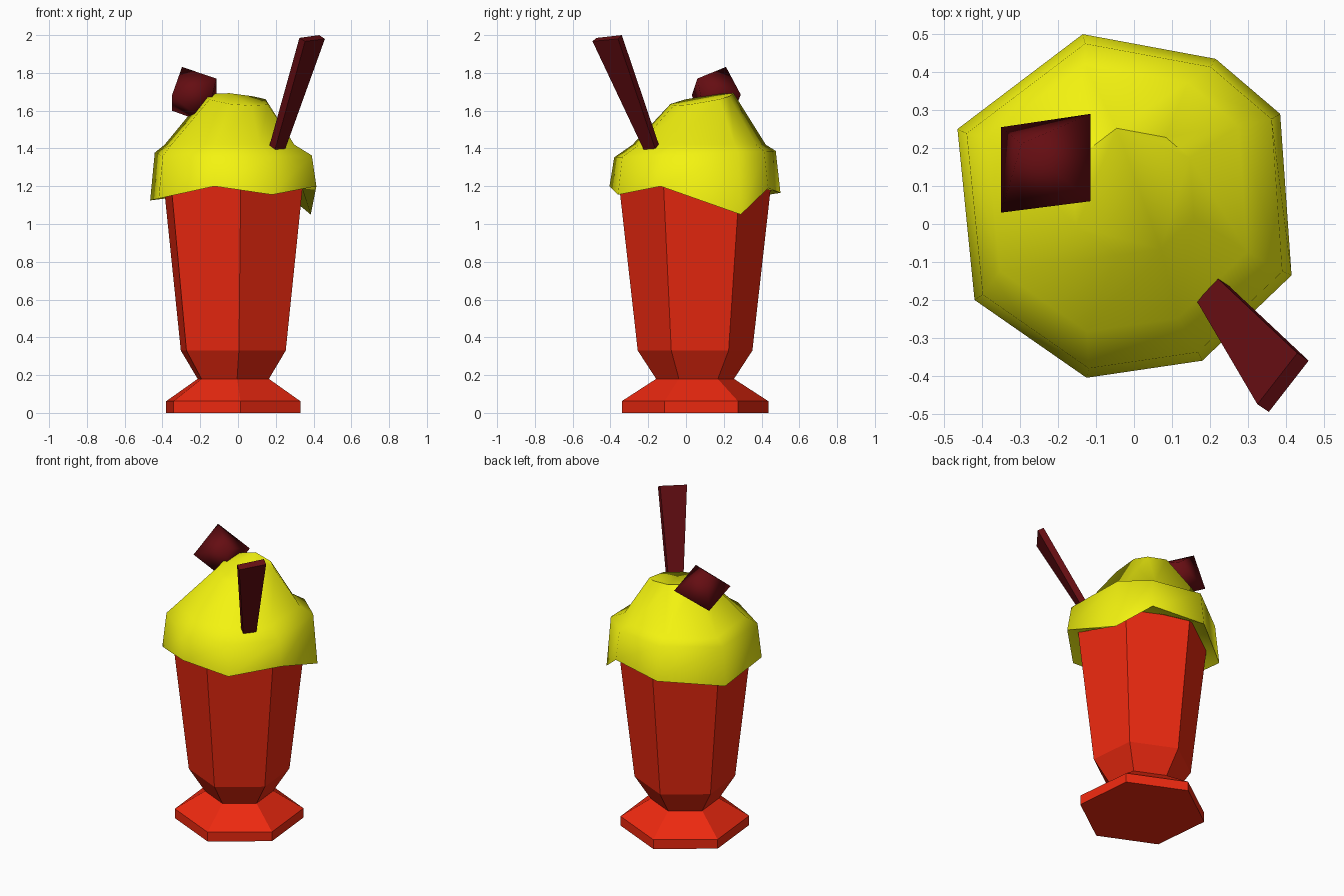
import bpy, bmesh
from math import radians, sin, cos
from mathutils import Vector

if "Cube" in bpy.data.objects:
    bpy.data.objects.remove(bpy.data.objects["Cube"])


def material(name, rgb):
    m = bpy.data.materials.new(name)
    m.diffuse_color = (*rgb, 1)
    m.use_nodes = True
    m.node_tree.nodes["Principled BSDF"].inputs["Base Color"].default_value = m.diffuse_color
    return m


RED = material("red_glass", (0.85, 0.022, 0.005))
YELLOW = material("yellow_cream", (0.9, 0.9, 0.005))
DARK = material("dark_red", (0.13, 0.004, 0.006))


def loft(name, rings, mat, smooth=None):
    """Skin a stack of equal-length point rings and cap both ends."""
    bm = bmesh.new()
    rows = [[bm.verts.new(p) for p in ring] for ring in rings]
    n = len(rows[0])
    for a, b in zip(rows, rows[1:]):
        for i in range(n):
            j = (i + 1) % n
            bm.faces.new((a[i], a[j], b[j], b[i]))
    bm.faces.new(rows[0][::-1])
    bm.faces.new(rows[-1])
    bmesh.ops.recalc_face_normals(bm, faces=bm.faces)
    return finish(name, bm, mat, smooth)


def finish(name, bm, mat, smooth=None):
    me = bpy.data.meshes.new(name)
    bm.to_mesh(me)
    bm.free()
    me.materials.append(mat)
    ob = bpy.data.objects.new(name, me)
    bpy.context.collection.objects.link(ob)
    if smooth:
        bpy.ops.object.select_all(action='DESELECT')
        ob.select_set(True)
        bpy.context.view_layer.objects.active = ob
        bpy.ops.object.shade_smooth_by_angle(angle=radians(smooth))
    return ob


# Hexagonal footed glass
CX, CY = -0.025, 0.048


def hexagon(r, z):
    angles = [radians(-84.4 + 60 * i) for i in range(6)]
    return [(CX + r * cos(a), CY + r * sin(a), z) for a in angles]


profile = [(0.39, 0), (0.39, 0.062), (0.207, 0.18), (0.305, 0.33), (0.408, 1.24)]
loft("glass", [hexagon(r, z) for r, z in profile], RED)

# Whipped cream with an uneven drooping rim
rim = [(0.415, -0.135, 1.20), (0.385, 0.29, 1.05), (0.215, 0.435, 1.19),
       (-0.135, 0.50, 1.165), (-0.465, 0.25, 1.125), (-0.42, -0.20, 1.135),
       (-0.125, -0.405, 1.20), (0.18, -0.36, 1.155)]


def cream_ring(s, cx, cy, z, tilt_x=0, tilt_y=0):
    ring = []
    for x, y, _ in rim:
        dx, dy = s * (x - CX), s * (y - CY)
        ring.append((cx + dx, cy + dy, z + tilt_x * dx + tilt_y * dy))
    return ring


loft("whipped_cream", [
    cream_ring(0.82, CX, CY, 1.20),
    rim,
    cream_ring(0.945, CX, CY, 1.37, 0, 0.04),
    cream_ring(0.78, -0.045, 0.07, 1.42),
    cream_ring(0.37, -0.005, 0.085, 1.66, -0.1, 0.17),
], YELLOW, 60)

# Tilted eight-faced cherry
bm = bmesh.new()
mid = Vector((-0.2325, 0.159, 1.683))
corners = [(-0.35, 0.03, 1.68), (-0.115, 0.06, 1.77),
           (-0.115, 0.29, 1.685), (-0.35, 0.255, 1.60)]
axis = Vector((-0.375, 0.31, 0.874)) * 0.17
ring = [bm.verts.new(c) for c in corners]
for tip in (bm.verts.new(mid + axis), bm.verts.new(mid - axis)):
    for i in range(4):
        bm.faces.new((ring[i], ring[(i + 1) % 4], tip))
bmesh.ops.recalc_face_normals(bm, faces=bm.faces)
finish("cherry", bm, DARK, 80)

# Flat wafer straw that widens upwards
loft("straw", [
    [(0.14, -0.16, 1.32), (0.185, -0.11, 1.32), (0.215, -0.13, 1.30), (0.17, -0.18, 1.30)],
    [(0.325, -0.475, 1.985), (0.43, -0.34, 2.0), (0.46, -0.36, 1.98), (0.355, -0.495, 1.967)],
], DARK)
